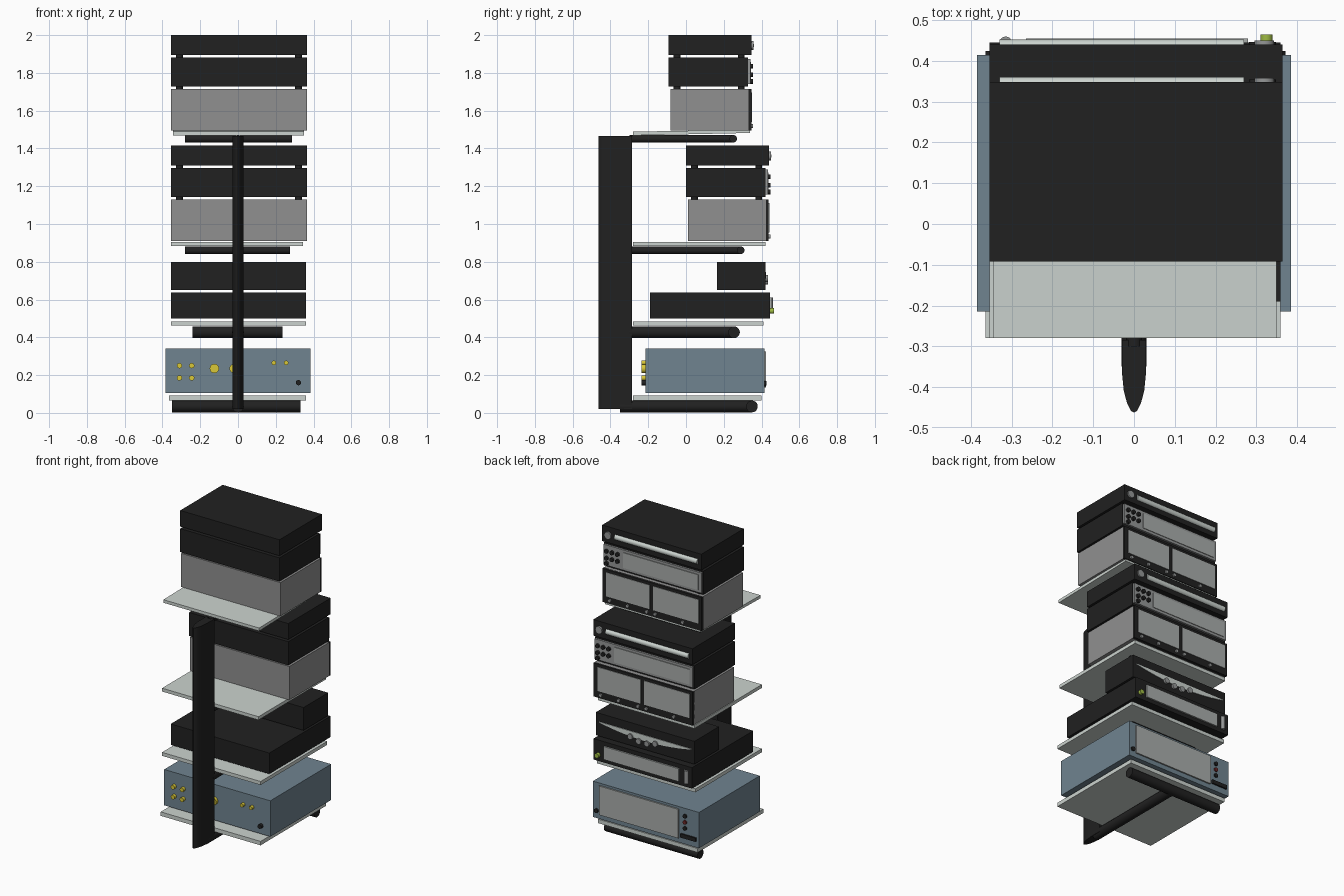
import bpy, bmesh, math
from mathutils import Matrix

if "Cube" in bpy.data.objects:
    bpy.data.objects.remove(bpy.data.objects["Cube"])


def material(name, r, g, b):
    m = bpy.data.materials.new(name)
    m.diffuse_color = (r, g, b, 1)
    m.use_nodes = True
    m.node_tree.nodes["Principled BSDF"].inputs["Base Color"].default_value = m.diffuse_color
    return m


BLACK = material("black", .015, .015, .015)
BLUE = material("steel_blue", .16, .23, .28)
GREY = material("case_grey", .28, .28, .28)
LIGHT = material("light_panel", .4, .42, .41)
GLASS = material("glass", .6, .65, .62)
METAL = material("metal", .3, .31, .31)
YELLOW = material("yellow", .7, .58, .04)
GREEN = material("green", .35, .5, .06)
RED = material("red", .15, .02, .02)


def finish(name, bm, mat, smooth=False):
    bmesh.ops.recalc_face_normals(bm, faces=bm.faces)
    me = bpy.data.meshes.new(name)
    bm.to_mesh(me)
    bm.free()
    ob = bpy.data.objects.new(name, me)
    bpy.context.collection.objects.link(ob)
    me.materials.append(mat)
    if smooth:
        bpy.ops.object.select_all(action='DESELECT')
        bpy.context.view_layer.objects.active = ob
        ob.select_set(True)
        bpy.ops.object.shade_smooth_by_angle(angle=math.radians(40))
    return ob


def box(name, x0, x1, y0, y1, z0, z1, mat):
    bm = bmesh.new()
    bmesh.ops.create_cube(bm, size=1)
    bmesh.ops.scale(bm, vec=(x1 - x0, y1 - y0, z1 - z0), verts=bm.verts)
    bmesh.ops.translate(bm, vec=((x0 + x1) / 2, (y0 + y1) / 2, (z0 + z1) / 2), verts=bm.verts)
    return finish(name, bm, mat)


def rod(name, axis, a, b, u, v, r, mat, sides=20):
    """Cylinder along an axis from a to b; u, v are the other two coordinates in xyz order."""
    bm = bmesh.new()
    bmesh.ops.create_cone(bm, cap_ends=True, segments=sides, radius1=r, radius2=r, depth=b - a)
    c = (a + b) / 2
    if axis == 'x':
        m = Matrix.Translation((c, u, v)) @ Matrix.Rotation(math.pi / 2, 4, 'Y')
    elif axis == 'y':
        m = Matrix.Translation((u, c, v)) @ Matrix.Rotation(math.pi / 2, 4, 'X')
    else:
        m = Matrix.Translation((u, v, c))
    bmesh.ops.transform(bm, matrix=m, verts=bm.verts)
    return finish(name, bm, mat, True)


def prism(name, pts, vec, mat):
    bm = bmesh.new()
    f = bm.faces.new([bm.verts.new(p) for p in pts])
    ext = bmesh.ops.extrude_face_region(bm, geom=[f])
    vs = [g for g in ext['geom'] if isinstance(g, bmesh.types.BMVert)]
    bmesh.ops.translate(bm, vec=vec, verts=vs)
    return finish(name, bm, mat, True)


# Upright column with a streamlined cross-section
half = [(.03, -.285), (.029, -.37), (.025, -.41), (.017, -.44), (.008, -.458)]
section = half + [(0, -.463)] + [(-x, y) for x, y in reversed(half)]
prism("column", [(x, y, .02) for x, y in section], (0, 0, 1.446), BLACK)

# T-shaped supports: bar x0, x1, front y, centre z, radius, rear y
supports = [(-.35, .33, .38, .034, .031, -.35), (-.24, .235, .285, .427, .031, -.3),
            (-.28, .275, .31, .861, .020, -.3), (-.28, .285, .27, 1.451, .020, -.3)]
for i, (x0, x1, y, z, r, yb) in enumerate(supports, 1):
    rod(f"cross_bar_{i}", 'x', x0, x1, y - r, z, r, BLACK)
    rod(f"support_arm_{i}", 'y', yb, y - r, 0, z, r, BLACK)

# Glass shelves
shelves = [(-.365, .36, .40, .066, .092), (-.355, .36, .41, .462, .485),
           (-.355, .345, .42, .884, .906)]
for i, (x0, x1, y, z0, z1) in enumerate(shelves, 1):
    box(f"shelf_{i}", x0, x1, -.28, y, z0, z1, GLASS)
prism("shelf_4", [(-.345, -.28, 1.469), (-.345, .34, 1.482), (-.345, .34, 1.499),
                  (-.345, -.28, 1.489)], (.695, 0, 0), GLASS)

# Blue power amplifier with front controls and rear sockets
box("amplifier_case", -.385, .385, -.215, .415, .105, .34, BLUE)
box("amplifier_panel", -.24, .335, .41, .424, .135, .325, LIGHT)
rod("amplifier_jack", 'y', .41, .424, .358, .155, .014, BLACK)
for i, z in enumerate((.29, .25, .21)):
    rod(f"amplifier_button_{i}", 'y', .41, .424, -.285, z, .013, RED if i % 2 else BLACK)
box("amplifier_switch", -.365, -.255, .41, .425, .145, .17, BLACK)
sockets = [(-.31, .25, .014), (-.245, .25, .014), (-.31, .185, .014), (-.245, .185, .014),
           (-.125, .235, .025), (-.02, .235, .025), (.19, .265, .012), (.255, .265, .012)]
for i, (x, z, r) in enumerate(sockets):
    rod(f"rear_socket_{i}", 'y', -.235, -.21, x, z, r, YELLOW)
rod("rear_fuse", 'y', -.235, -.21, .32, .16, .014, BLACK)

# Wide low player
box("player_case", -.355, .36, -.19, .445, .5, .637, BLACK)
box("player_panel", -.265, .28, .44, .455, .525, .61, LIGHT)
rod("player_power_button", 'y', .44, .465, .325, .54, .015, GREEN)
rod("player_handle", 'z', .525, .61, -.315, .445, .015, METAL)

# Small tuner with a curved display
box("tuner_case", -.355, .36, .165, .42, .65, .80, BLACK)
n = 14
xs = [.335 - .67 * i / n for i in range(n + 1)]
arc = [(x, .415, .742 - .034 * (1 - (x / .335) ** 2)) for x in xs]
prism("tuner_display", arc + [(-.335, .415, .746), (.335, .415, .746)], (0, .009, 0), GLASS)
for i, (x, z) in enumerate(((.105, .712), (.045, .697), (-.015, .697), (-.075, .712))):
    rod(f"tuner_knob_{i}", 'y', .415, .433, x, z, .018, METAL)


def stack(tag, dy, dz):
    """Three stacked units, placed at an offset."""
    def b(name, x0, x1, y0, y1, z0, z1, mat):
        box(f"{tag}_{name}", x0, x1, y0 + dy, y1 + dy, z0 + dz, z1 + dz, mat)

    def knob(name, x, z, r, y0, y1, mat):
        rod(f"{tag}_{name}", 'y', y0 + dy, y1 + dy, x, z + dz, r, mat, 16)

    # meter unit
    b("meter_case", -.355, .365, .01, .424, .91, 1.13, GREY)
    b("meter_front", -.355, .365, .42, .438, .91, 1.13, BLACK)
    b("meter_left", .02, .335, .43, .441, .955, 1.112, LIGHT)
    b("meter_right", -.335, -.005, .43, .441, .955, 1.112, LIGHT)
    for i, x in enumerate((.31, .18, .04, -.02, -.22)):
        knob(f"meter_button_{i}", x, .933, .011, .43, .447, METAL)
    # control unit
    b("control_case", -.355, .365, 0, .42, 1.142, 1.296, BLACK)
    b("control_front", -.35, .36, .415, .433, 1.155, 1.288, METAL)
    b("control_display", -.33, .215, .43, .437, 1.172, 1.272, LIGHT)
    spots = [(x, z) for z in (1.25, 1.205) for x in (.335, .295, .255)] + [(.335, 1.17)]
    for i, (x, z) in enumerate(spots):
        knob(f"control_knob_{i}", x, z, .013, .43, .447, BLACK)
    # disc unit
    b("disc_case", -.355, .365, 0, .44, 1.31, 1.415, BLACK)
    rod(f"{tag}_disc_tray", 'x', -.33, .27, .434 + dy, 1.36 + dz, .019, GLASS)
    knob("disc_knob", .32, 1.36, .024, .43, .45, METAL)
    # feet between units
    for z0, z1 in ((1.125, 1.145), (1.29, 1.315)):
        for x in (-.31, .32):
            for y in (.045, .385):
                rod(f"{tag}_foot", 'z', z0 + dz, z1 + dz, x, y + dy, .018, BLACK, 12)


stack("lower_stack", 0, 0)
stack("upper_stack", -.092, .585)
